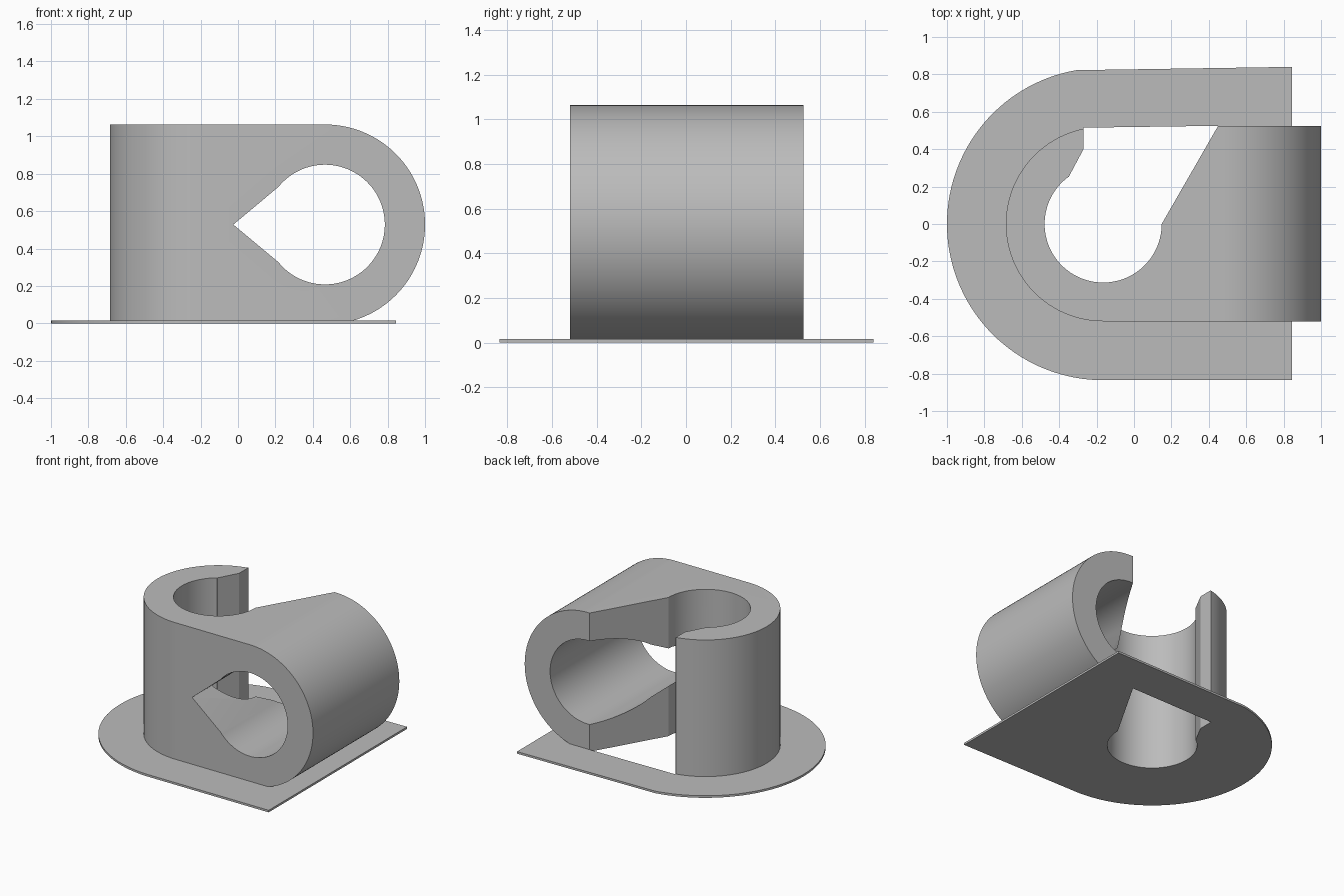
import bpy
import bmesh
import math
from mathutils import Vector

default_cube = bpy.data.objects.get("Cube")
if default_cube:
    bpy.data.objects.remove(default_cube, do_unlink=True)

grey = bpy.data.materials.new("plain grey")
grey.use_nodes = True
colour = (0.5, 0.5, 0.5, 1)
grey.diffuse_color = colour
grey.node_tree.nodes["Principled BSDF"].inputs["Base Color"].default_value = colour


def arc(cx, cy, radius, start, end, steps=64):
    """Points on a circle between two angles in degrees."""
    angles = [math.radians(start + (end - start) * i / steps) for i in range(steps + 1)]
    return [(cx + radius * math.cos(a), cy + radius * math.sin(a)) for a in angles]


def prism(name, outline, low, high, along_y=False):
    """Extrude an outline along z, or along y when it is drawn in x and z."""
    bm = bmesh.new()
    place = (lambda u, v: (u, low, v)) if along_y else (lambda u, v: (u, v, low))
    push = Vector((0, high - low, 0)) if along_y else Vector((0, 0, high - low))
    face = bm.faces.new([bm.verts.new(place(u, v)) for u, v in outline])
    grown = bmesh.ops.extrude_face_region(bm, geom=[face], use_keep_orig=True)
    verts = [g for g in grown["geom"] if isinstance(g, bmesh.types.BMVert)]
    bmesh.ops.translate(bm, vec=push, verts=verts)
    bmesh.ops.recalc_face_normals(bm, faces=bm.faces)
    mesh = bpy.data.meshes.new(name)
    bm.to_mesh(mesh)
    bm.free()
    mesh.materials.append(grey)
    obj = bpy.data.objects.new(name, mesh)
    bpy.context.collection.objects.link(obj)
    return obj


def activate(obj):
    bpy.ops.object.select_all(action='DESELECT')
    obj.select_set(True)
    bpy.context.view_layer.objects.active = obj


def combine(obj, tool, operation):
    """Apply a boolean and discard the tool."""
    mod = obj.modifiers.new("shape", 'BOOLEAN')
    mod.operation = operation
    mod.solver = 'EXACT'
    mod.object = tool
    activate(obj)
    bpy.ops.object.modifier_apply(modifier=mod.name)
    bpy.data.objects.remove(tool, do_unlink=True)


# Shared dimensions: upright socket axis, cross tube axis
SOCKET_X = -0.165
TUBE_X, TUBE_Z = 0.465, 0.528
PLATE_TOP = 0.016

# Keyhole slot, open towards the back
keyhole = [(-0.27, 0.515), (-0.27, 0.4), (-0.35, 0.25)]
keyhole += arc(SOCKET_X, 0, 0.313, 127, 360) + [(0.45, 0.525)]

# Body: C-shaped plan, rounded right end, teardrop cross hole
plan = keyhole + [(1.1, 0.525), (1.1, -0.52)]
plan += arc(SOCKET_X, 0, 0.52, 270, 102)
body = prism("clip_body", plan, PLATE_TOP - 0.004, 1.2)

side = [(-1.2, 1.063)] + arc(TUBE_X, TUBE_Z, 0.535, 90, -90, 96) + [(-1.2, -0.007)]
combine(body, prism("end_rounder", side, -0.8, 0.8, True), 'INTERSECT')

teardrop = [(-0.025, TUBE_Z)] + arc(TUBE_X, TUBE_Z, 0.32, -141, 141, 80)
combine(body, prism("teardrop_cutter", teardrop, -0.8, 0.8, True), 'DIFFERENCE')

# Base plate with the same keyhole
base = [(0.845, 0.84), (0.845, -0.835)] + arc(SOCKET_X, 0, 0.835, 270, 100)
plate = prism("base_plate", base, 0, PLATE_TOP)
combine(plate, prism("keyhole_cutter", keyhole, -0.1, 0.1), 'DIFFERENCE')

# Smooth the curved walls, keep the rims crisp
for part in (body, plate):
    activate(part)
    bpy.ops.object.shade_smooth_by_angle(angle=math.radians(10))
